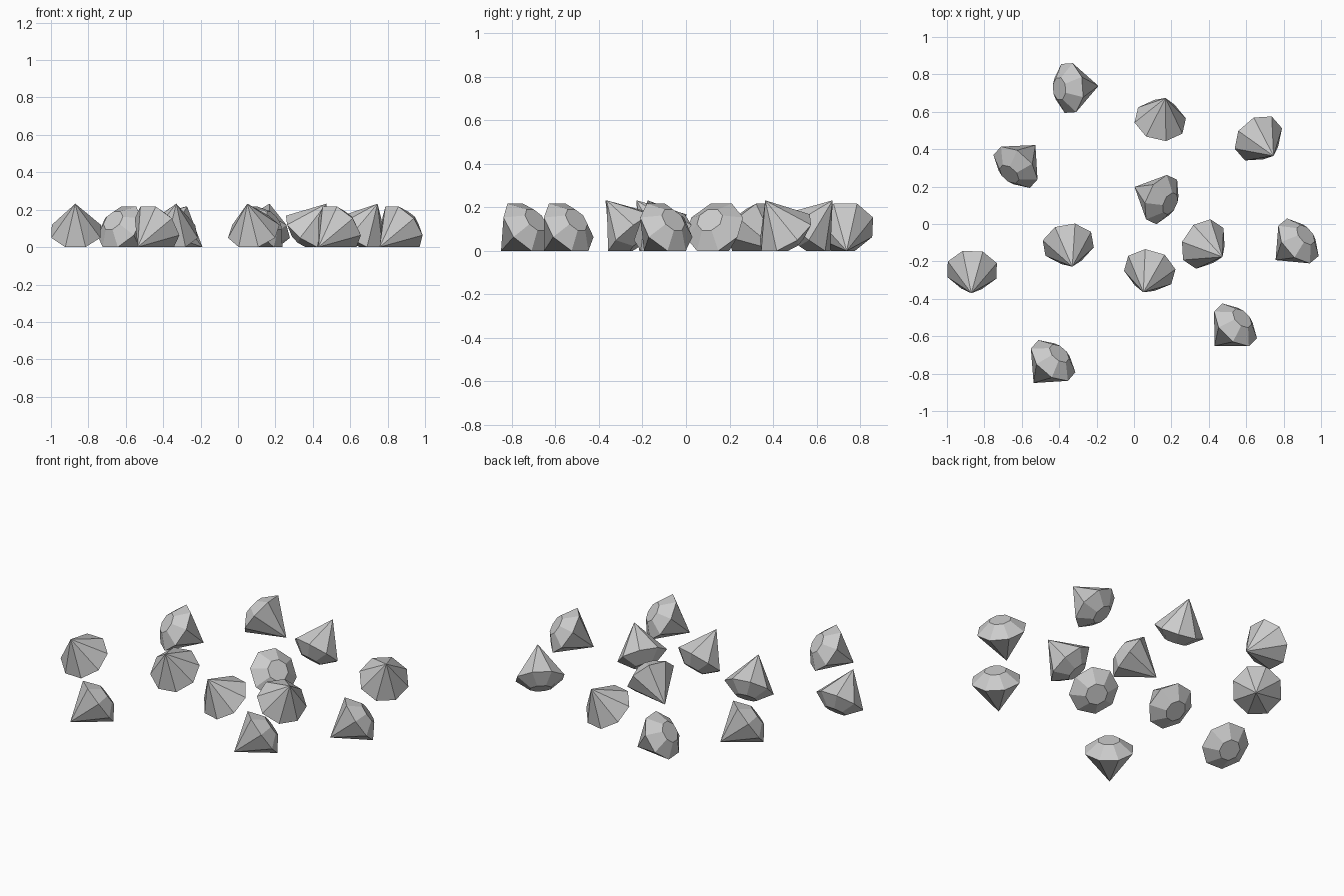
import bpy, bmesh, math
from mathutils import Matrix, Vector

if "Cube" in bpy.data.objects:
    bpy.data.objects.remove(bpy.data.objects["Cube"])

SIDES = 8
GIRDLE_R, TABLE_R = 0.142, 0.063
DEPTH, CROWN = 0.193, 0.061
HALF = math.pi / SIDES

# Tilts that lay the stone on a lower facet or on a crown facet
ap, table_ap = GIRDLE_R * math.cos(HALF), TABLE_R * math.cos(HALF)
ON_SIDE = math.atan2(DEPTH, ap)
ON_CROWN = math.pi - math.atan2(CROWN, ap - table_ap)


def ring(bm, radius, z):
    return [bm.verts.new((radius * math.cos(HALF * (2 * i + 1)),
                          radius * math.sin(HALF * (2 * i + 1)), z))
            for i in range(SIDES)]


def gem(name, tilt, x, y, heading):
    """Faceted stone with its point at x, y and its axis leaning along heading."""
    bm = bmesh.new()
    tip = bm.verts.new((0, 0, 0))
    girdle = ring(bm, GIRDLE_R, DEPTH)
    table = ring(bm, TABLE_R, DEPTH + CROWN)
    for i in range(SIDES):
        j = (i + 1) % SIDES
        bm.faces.new((tip, girdle[j], girdle[i]))
        bm.faces.new((girdle[i], girdle[j], table[j], table[i]))
    bm.faces.new(table)
    bm.transform(Matrix.Rotation(math.radians(heading), 4, 'Z')
                 @ Matrix.Rotation(tilt, 4, 'Y'))
    low = min(v.co.z for v in bm.verts)
    bm.transform(Matrix.Translation(Vector((x, y, -low))))
    bmesh.ops.recalc_face_normals(bm, faces=bm.faces)
    mesh = bpy.data.meshes.new(name)
    bm.to_mesh(mesh)
    bm.free()
    bpy.context.collection.objects.link(bpy.data.objects.new(name, mesh))


# Stones lying on a lower facet: point x, point y, heading
for k, p in enumerate([(-0.19, 0.738, 184), (-0.527, 0.422, 228),
                       (0.003, 0.198, -25), (0.757, -0.193, 40),
                       (0.43, -0.652, 45), (-0.537, -0.85, 49)]):
    gem(f"gem_on_side_{k + 1}", ON_SIDE, *p)

# Stones lying on a crown facet with the point up
for k, p in enumerate([(-0.87, -0.37, 88), (-0.33, -0.228, 100),
                       (0.05, -0.365, 74), (0.473, -0.176, 146),
                       (0.746, 0.364, 131), (0.168, 0.674, 257)]):
    gem(f"gem_point_up_{k + 1}", ON_CROWN, *p)
